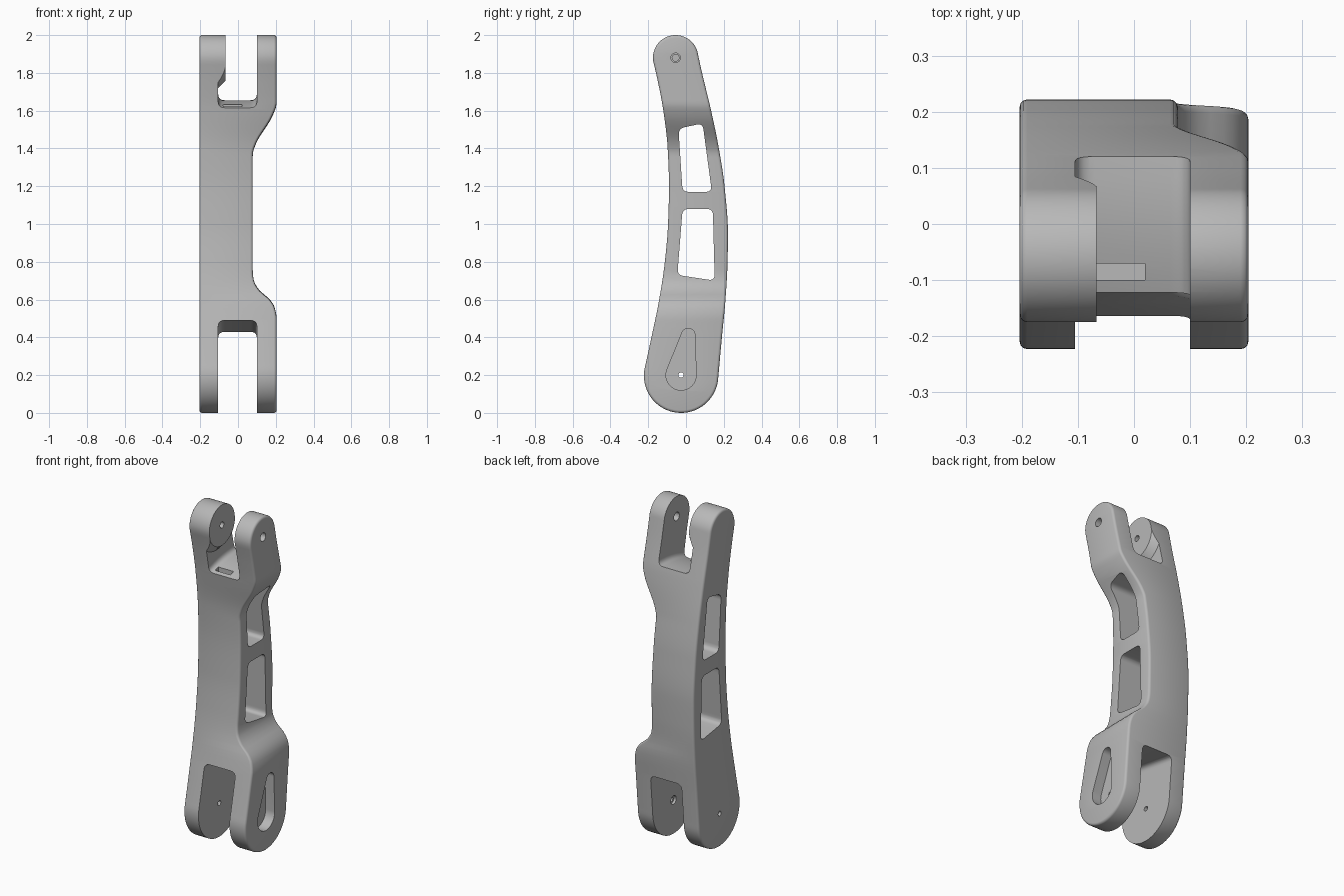
import bpy, bmesh, math
from mathutils import Vector

if "Cube" in bpy.data.objects:
    bpy.data.objects.remove(bpy.data.objects["Cube"])

grey = bpy.data.materials.new("plain_grey")
grey.use_nodes = True
grey.diffuse_color = (0.48, 0.48, 0.48, 1)
for node in grey.node_tree.nodes:
    if node.type == 'BSDF_PRINCIPLED':
        node.inputs["Base Color"].default_value = grey.diffuse_color


def make_object(name, verts, faces):
    bm = bmesh.new()
    bv = [bm.verts.new(v) for v in verts]
    for f in faces:
        bm.faces.new([bv[i] for i in dict.fromkeys(f)])
    bmesh.ops.recalc_face_normals(bm, faces=bm.faces)
    mesh = bpy.data.meshes.new(name)
    bm.to_mesh(mesh)
    bm.free()
    mesh.materials.append(grey)
    ob = bpy.data.objects.new(name, mesh)
    bpy.context.collection.objects.link(ob)
    return ob


def ring_sides(n, rings):
    return [(r * n + i, r * n + (i + 1) % n, (r + 1) * n + (i + 1) % n, (r + 1) * n + i)
            for r in range(rings - 1) for i in range(n)]


def prism(name, outline, stations, place):
    """Extrude a 2D outline through stations; place maps (a, b, t) to a point."""
    n, k = len(outline), len(stations)
    verts = [place(a, b, t) for t in stations for a, b in outline]
    faces = ring_sides(n, k) + [tuple(range(n)), tuple(range((k - 1) * n, k * n))]
    return make_object(name, verts, faces)


def across(a, b, t):
    return (t, a, b)


def rounded(corners, radius, steps=6):
    """Polygon with filleted corners."""
    pts, n = [], len(corners)
    for i in range(n):
        c = Vector(corners[i])
        p = c + (Vector(corners[i - 1]) - c).normalized() * radius
        q = c + (Vector(corners[(i + 1) % n]) - c).normalized() * radius
        for s in range(steps + 1):
            t = s / steps
            pts.append(tuple(p * (1 - t) ** 2 + c * 2 * t * (1 - t) + q * t * t))
    return pts


def arc(centre, radius, start, end, steps):
    return [(centre[0] + radius * math.cos(start + (end - start) * i / steps),
             centre[1] + radius * math.sin(start + (end - start) * i / steps))
            for i in range(steps + 1)]


def circle(centre, radius, steps=32):
    return arc(centre, radius, 0, math.tau, steps)[:-1]


def smooth(table, z):
    """Monotone cubic through (z, value) pairs."""
    if z <= table[0][0]:
        return table[0][1]
    if z >= table[-1][0]:
        return table[-1][1]
    d = [(b[1] - a[1]) / (b[0] - a[0]) for a, b in zip(table, table[1:])]
    i = max(j for j in range(len(d)) if table[j][0] <= z)

    def slope(j):
        if j == 0:
            return d[0]
        if j == len(d):
            return d[-1]
        return 2 * d[j - 1] * d[j] / (d[j - 1] + d[j]) if d[j - 1] * d[j] > 0 else 0
    (z0, v0), (z1, v1) = table[i], table[i + 1]
    h = z1 - z0
    t = (z - z0) / h
    return (v0 * (1 + 2 * t) * (1 - t) ** 2 + v1 * t * t * (3 - 2 * t)
            + h * slope(i) * t * (1 - t) ** 2 - h * slope(i + 1) * t * t * (1 - t))


def cut(target, cutter):
    mod = target.modifiers.new("cut", 'BOOLEAN')
    mod.operation, mod.solver, mod.object = 'DIFFERENCE', 'EXACT', cutter
    bpy.ops.object.select_all(action='DESELECT')
    bpy.context.view_layer.objects.active = target
    target.select_set(True)
    bpy.ops.object.modifier_apply(modifier=mod.name)
    bpy.data.objects.remove(cutter)


# Side profile: two round ends joined by bowed front and back edges
LOW, LOW_R = (-0.026, 0.197), 0.197
TOP, TOP_R = (-0.055, 1.88), 0.12
FRONT = [(0.235, -0.219), (0.4, -0.183), (0.6, -0.142), (0.8, -0.112), (1.0, -0.095),
         (1.2, -0.09), (1.4, -0.097), (1.6, -0.12), (1.75, -0.148), (1.86, -0.173)]
BACK = [(0.18, 0.17), (0.4, 0.19), (0.6, 0.209), (0.8, 0.22), (0.95, 0.222),
        (1.2, 0.204), (1.4, 0.174), (1.6, 0.133), (1.8, 0.085), (1.91, 0.061)]
# Right flank, drawn in at the waist
FLANK = [(0, 0.204), (0.5, 0.204), (0.56, 0.193), (0.6, 0.168), (0.65, 0.112), (0.7, 0.084),
         (0.75, 0.078), (1.37, 0.078), (1.42, 0.092), (1.58, 0.185), (1.64, 0.204), (2, 0.204)]
SIDE = -0.204


def edge(table, z, sign):
    for (cy, cz), r, inside in ((LOW, LOW_R, z < table[0][0]), (TOP, TOP_R, z > table[-1][0])):
        if inside:
            return cy + sign * math.sqrt(max(0, r * r - (z - cz) ** 2))
    return smooth(table, z)


def build_body():
    ease = [1 - math.cos(math.pi / 2 * i / 16) for i in range(16)]
    zs = [LOW_R * e for e in ease]
    zs += [LOW[1] + (TOP[1] - LOW[1]) * i / 90 for i in range(91)]
    zs += [2 - TOP_R * e for e in reversed(ease)]
    ring = [(edge(FRONT, z, -1), z) for z in zs]
    ring += [(edge(BACK, z, 1), z) for z in reversed(zs[1:-1])]
    n, fillet, verts = len(ring), 0.014, []
    angles = [math.radians(a) for a in (0, 30, 60, 90)]
    levels = [(False, a) for a in angles] + [(True, a) for a in reversed(angles)]
    for right, a in levels:
        inset, drop = fillet * (1 - math.sin(a)), fillet * (1 - math.cos(a))
        for i, (y, z) in enumerate(ring):
            p, q = ring[i - 1], ring[(i + 1) % n]
            t = Vector((q[0] - p[0], q[1] - p[1])).normalized()
            x = smooth(FLANK, z) - drop if right else SIDE + drop
            verts.append((x, y + t.y * inset, z - t.x * inset))
    faces = ring_sides(n, len(levels))
    for base in (0, (len(levels) - 1) * n):
        for i in range(len(zs) - 1):
            faces.append((base + i, base + i + 1, base + n - i - 1, base + (n - i) % n))
    return make_object("link_arm", verts, faces)


arm = build_body()

# Two windows through the waist
for corners in ([(-0.04, 1.505), (0.088, 1.533), (0.137, 1.17), (-0.018, 1.17)],
                [(-0.018, 1.08), (0.142, 1.08), (0.152, 0.70), (-0.046, 0.73)]):
    cut(arm, prism("window_cutter", rounded(corners, 0.033), [-0.4, 0.4], across))

# Lower fork slot with a sloping roof
slot = rounded([(-0.105, -0.3), (0.1, -0.3), (0.1, 0.462), (-0.105, 0.462)], 0.035)
cut(arm, prism("lower_slot_cutter", slot, [-0.4, 0.4], lambda a, b, t: (a, t, b - 0.17 * t)))

# Upper fork slot with a bowed floor, leaving a tapered boss on one arm
slot = rounded([(-0.105, 1.655), (0.1, 1.655), (0.1, 2.3), (-0.105, 2.3)], 0.035)
upper = prism("upper_slot_cutter", slot, [-0.32 + 0.04 * i for i in range(17)],
              lambda a, b, t: (a, t, b - 0.8 * min(0, t - 0.1) ** 2))
boss = prism("boss_shape", circle((0, 0), 1, 64), [-0.13, -0.067],
             lambda a, b, t: (t, TOP[0] + a * (0.055 - t), TOP[1] + b * (0.055 - t)))
cut(upper, boss)
cut(arm, upper)

# Small notch in the saddle
cut(arm, prism("notch_cutter", [(-0.08, -0.1), (0.02, -0.1), (0.02, -0.07), (-0.08, -0.07)],
               [1.57, 1.75], lambda a, b, t: (a, b, t)))

# Keyhole pocket on the outer face of the lower fork
A, B = Vector((-0.026, 0.2)), Vector((0.012, 0.413))
lean = math.atan2(B.y - A.y, B.x - A.x)
spread = math.acos((0.08 - 0.035) / (B - A).length)
pocket = arc(B, 0.035, lean - spread, lean + spread, 16)
pocket += arc(A, 0.08, lean + spread, lean - spread + math.tau, 28)
cut(arm, prism("pocket_cutter", pocket, [0.145, 0.4], across))

# Pin holes: blind upper bore, through lower bore with a counterbore
for centre, radius, start, end in ((TOP, 0.018, -0.15, 0.0), (TOP, 0.025, 0.0, 0.4),
                                   (A, 0.014, -0.4, 0.4), (A, 0.025, 0.0, 0.115)):
    cut(arm, prism("pin_cutter", circle(centre, radius), [start, end], across))

bpy.ops.object.select_all(action='DESELECT')
arm.select_set(True)
bpy.context.view_layer.objects.active = arm
bpy.ops.object.shade_smooth_by_angle(angle=math.radians(35))
